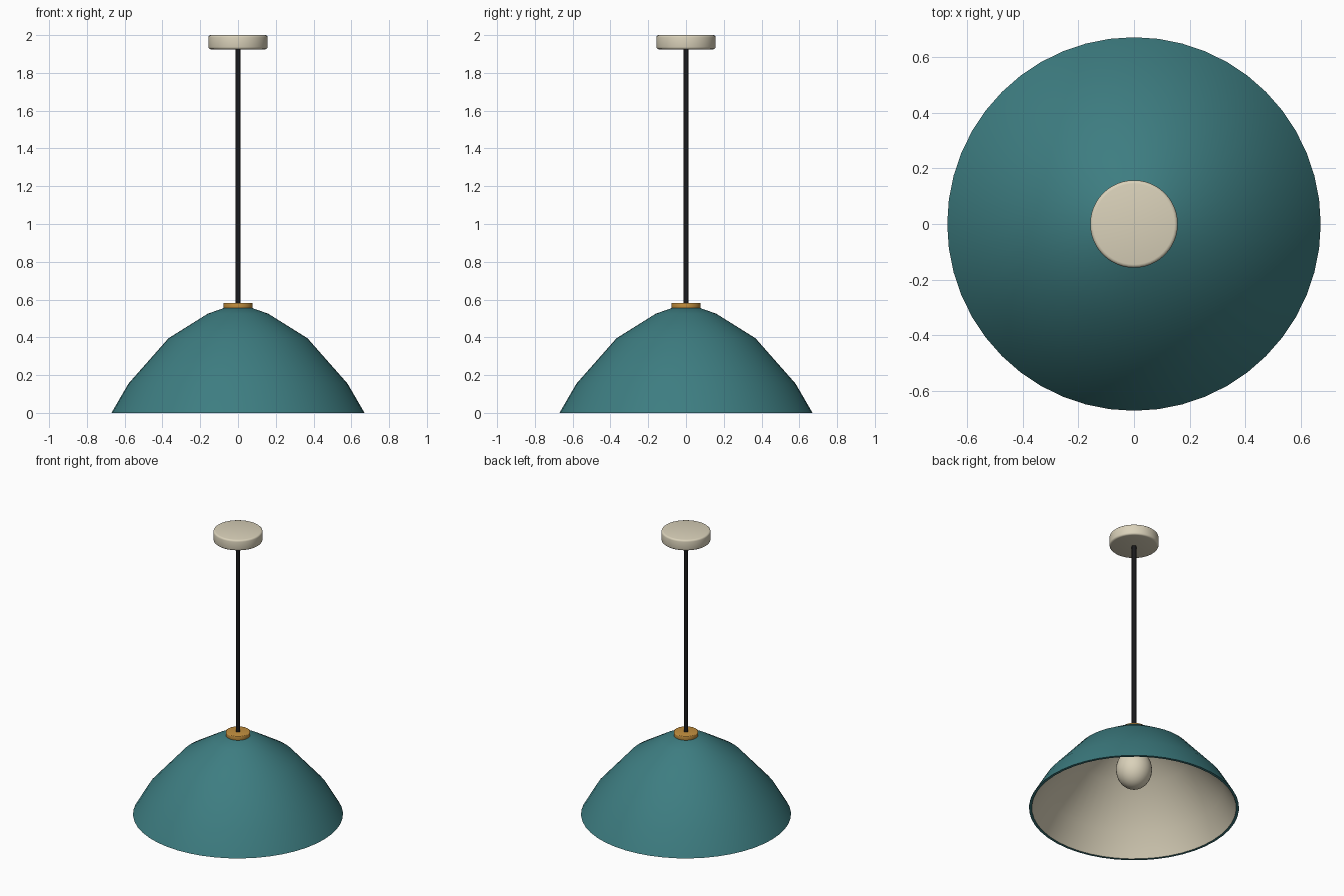
import bpy
import bmesh
import math

cube = bpy.data.objects.get("Cube")
if cube:
    bpy.data.objects.remove(cube, do_unlink=True)


def make_material(name, color):
    mat = bpy.data.materials.new(name)
    mat.use_nodes = True
    mat.diffuse_color = (*color, 1)
    bsdf = mat.node_tree.nodes["Principled BSDF"]
    bsdf.inputs["Base Color"].default_value = (*color, 1)
    return mat


teal = make_material("teal enamel", (0.047, 0.205, 0.22))
cream = make_material("cream", (0.70, 0.64, 0.49))
brass = make_material("brass", (0.55, 0.28, 0.05))
black = make_material("black cord", (0.01, 0.01, 0.011))


def finish(obj, *mats):
    for mat in mats:
        obj.data.materials.append(mat)
    bpy.ops.object.select_all(action="DESELECT")
    obj.select_set(True)
    bpy.context.view_layer.objects.active = obj
    bpy.ops.object.shade_smooth_by_angle(angle=math.radians(40))
    return obj


def lathe(name, profile, mats, steps=48):
    """Spin a closed (radius, height) outline around the z axis."""
    bm = bmesh.new()
    verts = [bm.verts.new((r, 0, z)) for r, z in profile]
    edges = [bm.edges.new(pair) for pair in zip(verts, verts[1:])]
    bmesh.ops.spin(bm, geom=verts + edges, cent=(0, 0, 0), axis=(0, 0, 1),
                   angle=math.tau, steps=steps, use_duplicate=False)
    bmesh.ops.remove_doubles(bm, verts=bm.verts, dist=0.0005)
    bmesh.ops.recalc_face_normals(bm, faces=bm.faces)
    mesh = bpy.data.meshes.new(name)
    bm.to_mesh(mesh)
    bm.free()
    obj = bpy.data.objects.new(name, mesh)
    bpy.context.collection.objects.link(obj)
    return finish(obj, *mats)


def disc(name, radius, bottom, top, bevel, mat, sides=48):
    """Upright cylinder with rounded rims."""
    bpy.ops.mesh.primitive_cylinder_add(vertices=sides, radius=radius, depth=top - bottom,
                                        location=(0, 0, (top + bottom) / 2))
    obj = bpy.context.object
    obj.name = name
    if bevel:
        mod = obj.modifiers.new("rounded rims", "BEVEL")
        mod.width = bevel
        mod.segments = 3
        mod.limit_method = "ANGLE"
        bpy.ops.object.modifier_apply(modifier=mod.name)
    return finish(obj, mat)


# Shade: teal shell with a cream lining
outer = [(0, 0.557), (0.07, 0.557), (0.16, 0.525), (0.368, 0.395), (0.58, 0.155), (0.67, 0)]
inner = [(0.652, 0), (0.567, 0.146), (0.357, 0.382), (0.153, 0.51), (0.067, 0.541), (0, 0.541)]
shade = lathe("shade", outer + inner, (teal, cream))
for face in shade.data.polygons:
    if face.normal.z < -0.1 and face.center.z > 0.01:
        face.material_index = 1

# Hanging hardware
disc("brass_cap", 0.078, 0.553, 0.583, 0.005, brass)
disc("cord", 0.0145, 0.56, 1.93, 0, black, sides=16)
disc("ceiling_canopy", 0.157, 1.925, 2.0, 0.012, cream)

# Bulb and its holder
disc("bulb_socket", 0.05, 0.38, 0.545, 0.004, brass)
bpy.ops.mesh.primitive_uv_sphere_add(segments=32, ring_count=16, radius=0.115,
                                     location=(0, 0, 0.28), scale=(1, 1, 1.15))
bulb = bpy.context.object
bulb.name = "bulb"
finish(bulb, cream)
